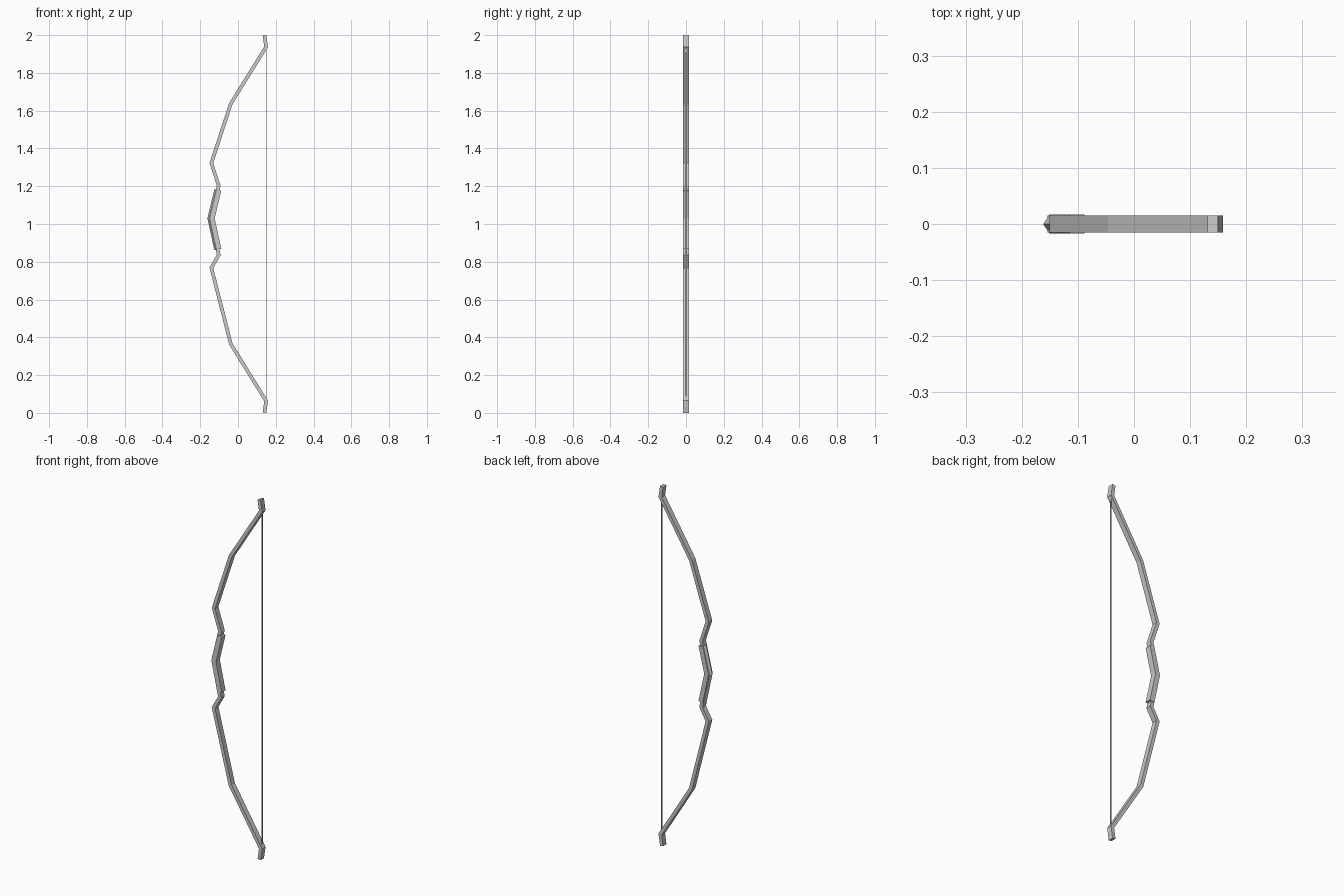
import bpy, bmesh
from mathutils import Vector

if "Cube" in bpy.data.objects:
    bpy.data.objects.remove(bpy.data.objects["Cube"])


def sweep(name, path, section):
    """Sweep a (normal offset, y) section along an xz path with mitred bends."""
    pts = [Vector(p) for p in path]
    bm = bmesh.new()
    rings = []
    for i, p in enumerate(pts):
        dirs = []
        if i > 0:
            dirs.append((p - pts[i - 1]).normalized())
        if i < len(pts) - 1:
            dirs.append((pts[i + 1] - p).normalized())
        t = sum(dirs, Vector((0, 0))).normalized()
        n = Vector((t.y, -t.x)) / t.dot(dirs[0])   # points to +x for upward paths
        rings.append([bm.verts.new((p.x + n.x * u, y, p.y + n.y * u)) for u, y in section])
    k = len(section)
    for a, b in zip(rings, rings[1:]):
        for j in range(k):
            bm.faces.new((a[j], a[(j + 1) % k], b[(j + 1) % k], b[j]))
    bm.faces.new(rings[0])
    bm.faces.new(rings[-1])
    bmesh.ops.recalc_face_normals(bm, faces=bm.faces)
    mesh = bpy.data.meshes.new(name)
    bm.to_mesh(mesh)
    bm.free()
    ob = bpy.data.objects.new(name, mesh)
    bpy.context.collection.objects.link(ob)
    return ob


def box(w, d):
    return [(-w, -d), (w, -d), (w, d), (-w, d)]


# Bow stave: one kinked bar from bottom tip to top tip
sweep("bow_stave", [(0.14, 0.001), (0.149, 0.063), (-0.038, 0.365), (-0.141, 0.768),
                    (-0.102, 0.837), (-0.144, 1.03), (-0.102, 1.203), (-0.141, 1.322),
                    (-0.038, 1.637), (0.149, 1.938), (0.14, 1.999)], box(0.0095, 0.0148))

# Grip: thicker sleeve with a pointed outer side
sweep("grip", [(-0.106, 0.865), (-0.142, 1.03), (-0.106, 1.18)],
      [(0.018, -0.0168), (0.018, 0.0168), (-0.008, 0.0168), (-0.0195, 0), (-0.008, -0.0168)])

# String: thin strip between the nocks
sweep("bow_string", [(0.149, 0.06), (0.149, 1.94)], box(0.002, 0.004))
